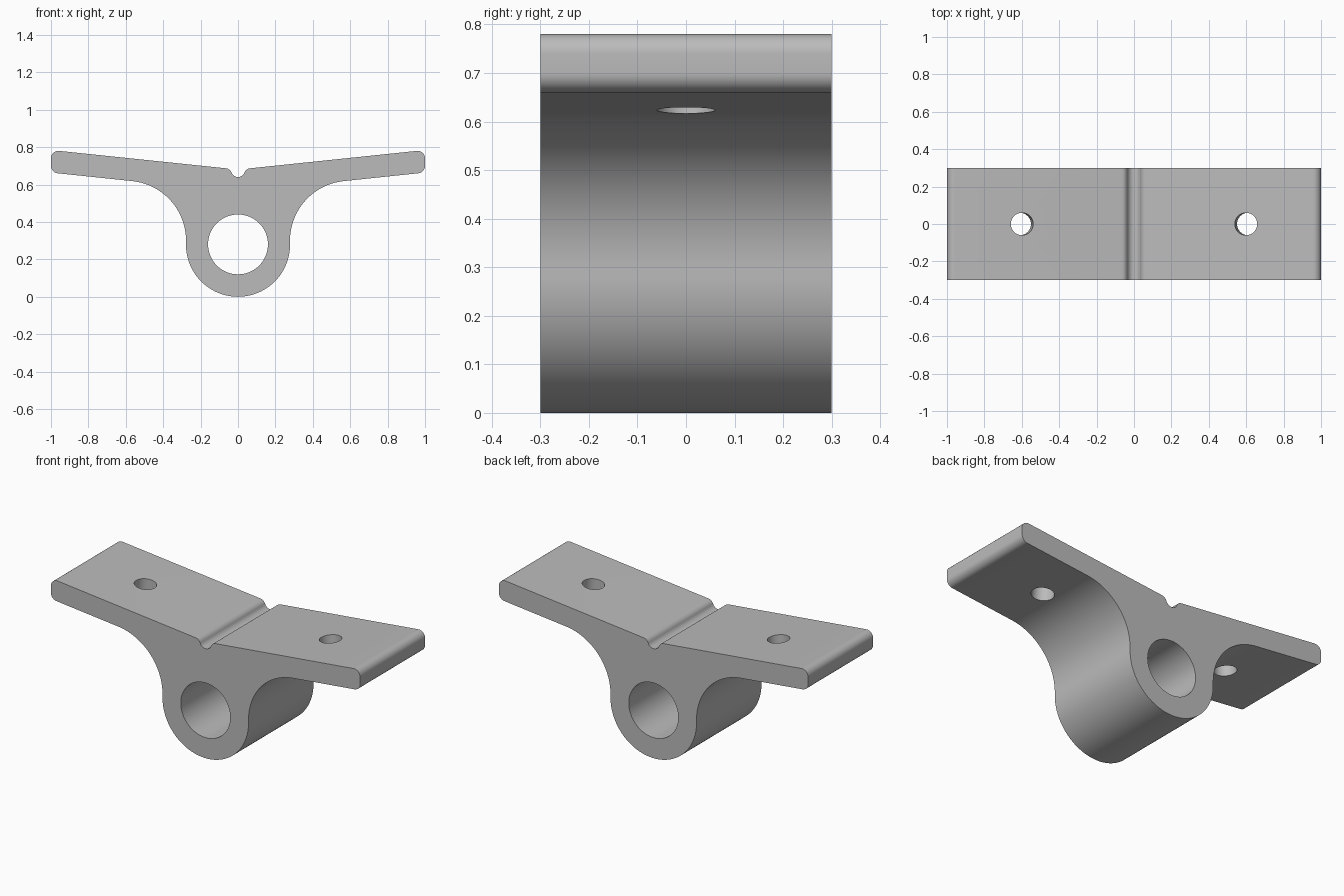
import bpy, bmesh
from math import sin, cos, radians, atan
from mathutils import Vector, Matrix

cube = bpy.data.objects.get("Cube")
if cube:
    bpy.data.objects.remove(cube, do_unlink=True)

HALF_DEPTH = 0.3
RING_R = 0.278
BORE_R = 0.16
HOLE_R = 0.06
TILT = 5.8          # upward slope of the wings, degrees

metal = bpy.data.materials.new("grey metal")
metal.use_nodes = True
GREY = (0.5, 0.5, 0.5, 1)
metal.diffuse_color = GREY
metal.node_tree.nodes["Principled BSDF"].inputs["Base Color"].default_value = GREY


def arc(cx, cz, r, start, end, steps):
    """Points on an arc, angles in degrees."""
    angles = [radians(start + (end - start) * i / steps) for i in range(steps + 1)]
    return [(cx + r * cos(a), cz + r * sin(a)) for a in angles]


# Right half of the outline, from the bottom of the ring to the groove
half = arc(0, RING_R, RING_R, -90, 0, 32)                     # ring
half += arc(RING_R + 0.32, 0.30, 0.32, 180, 90 + TILT, 32)    # underside fillet
half += arc(0.96, 0.70, 0.04, TILT - 90, 0, 10)               # lower tip
half += arc(0.96, 0.74, 0.04, 0, 90 + TILT, 10)               # upper tip
half += arc(0.068, 0.652, 0.035, 90 + TILT, 160, 8)           # groove lip
half += arc(0, 0.677, 0.037, -20, -90, 10)                    # groove floor
outline = half + [(-x, z) for x, z in reversed(half[1:-1])]

# Extruded bracket body
bm = bmesh.new()
face = bm.faces.new([bm.verts.new((x, -HALF_DEPTH, z)) for x, z in outline])
extruded = bmesh.ops.extrude_face_region(bm, geom=[face])["geom"]
bmesh.ops.translate(bm, vec=(0, 2 * HALF_DEPTH, 0),
                    verts=[v for v in extruded if isinstance(v, bmesh.types.BMVert)])
bmesh.ops.recalc_face_normals(bm, faces=bm.faces)
mesh = bpy.data.meshes.new("bracket")
bm.to_mesh(mesh)
bm.free()
bracket = bpy.data.objects.new("bracket", mesh)
bpy.context.collection.objects.link(bracket)
mesh.materials.append(metal)


def drill(name, radius, length, location, rotation):
    """Cut a round hole through the bracket."""
    bpy.ops.mesh.primitive_cylinder_add(vertices=64, radius=radius, depth=length,
                                        location=location, rotation=rotation)
    cutter = bpy.context.object
    cutter.name = name
    cutter.hide_render = True
    cutter.data.materials.append(metal)
    cut = bracket.modifiers.new(name, "BOOLEAN")
    cut.operation = "DIFFERENCE"
    cut.solver = "EXACT"
    cut.object = cutter
    bpy.context.view_layer.objects.active = bracket
    bpy.ops.object.modifier_apply(modifier=cut.name)
    bpy.data.objects.remove(cutter, do_unlink=True)


# Shaft bore and the two bolt holes square to the wings
drill("shaft_bore", BORE_R, 1, (0, 0, RING_R + 0.002), (radians(90), 0, 0))
for side in (-1, 1):
    drill("bolt_hole", HOLE_R, 0.3, (side * 0.605, 0, 0.68), (0, -side * radians(TILT), 0))

bpy.ops.object.select_all(action="DESELECT")
bracket.select_set(True)
bpy.context.view_layer.objects.active = bracket
bpy.ops.object.shade_smooth_by_angle(angle=radians(30))
